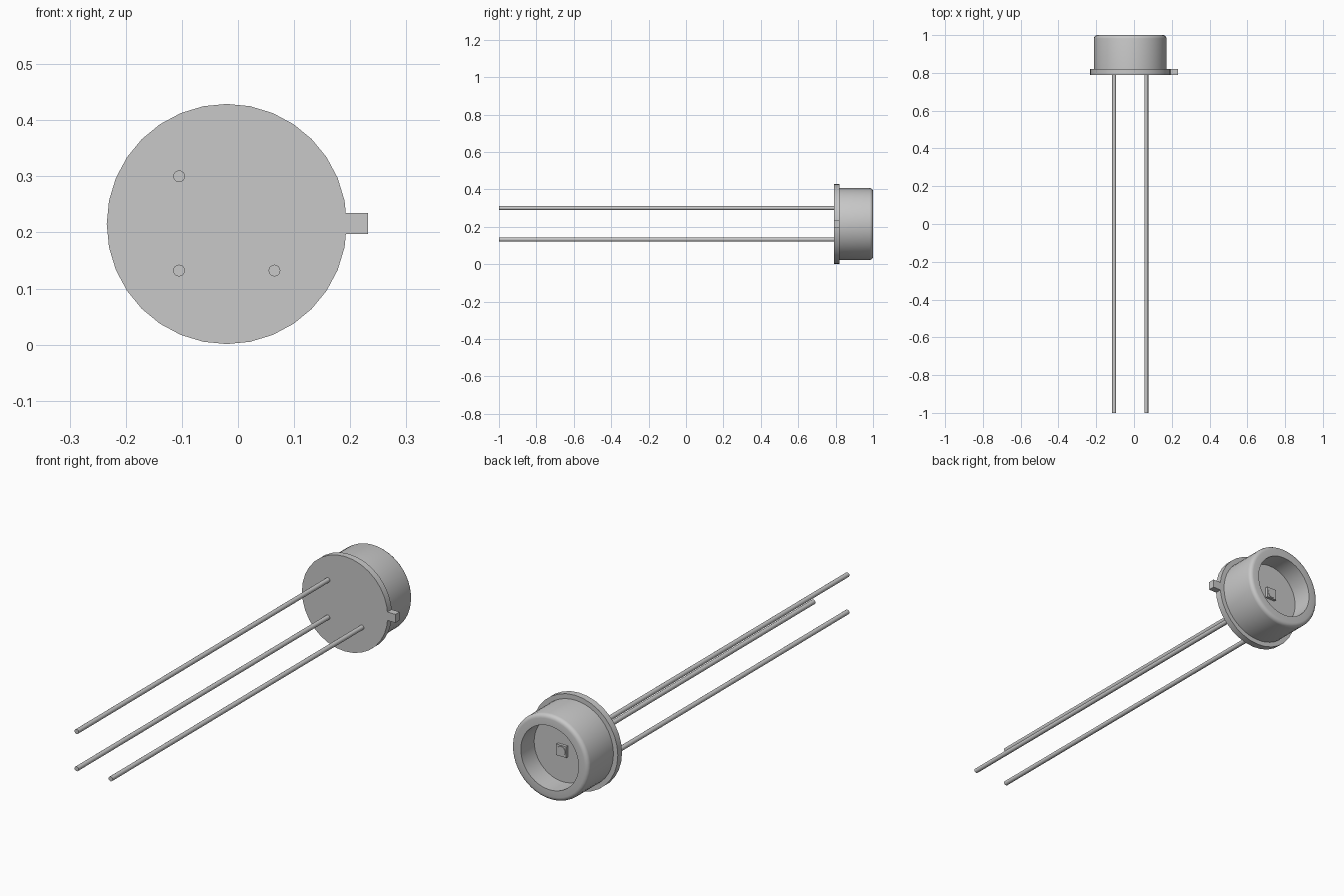
import bpy, bmesh, math
from mathutils import Matrix, Vector

cube = bpy.data.objects.get("Cube")
if cube:
    bpy.data.objects.remove(cube, do_unlink=True)

CX, CZ = -0.02, 0.215   # axis of the round body
BACK, FRONT = 1.0, -1.0
FLANGE_Y, CAN_Y, FLOOR_Y = 0.79, 0.82, 0.905

metal = bpy.data.materials.new("grey metal")
metal.use_nodes = True
grey = (0.58, 0.58, 0.58, 1)
metal.diffuse_color = grey
metal.node_tree.nodes["Principled BSDF"].inputs["Base Color"].default_value = grey


def finish(name, bm):
    bmesh.ops.recalc_face_normals(bm, faces=bm.faces)
    mesh = bpy.data.meshes.new(name)
    bm.to_mesh(mesh)
    bm.free()
    mesh.materials.append(metal)
    obj = bpy.data.objects.new(name, mesh)
    bpy.context.collection.objects.link(obj)
    bpy.ops.object.select_all(action='DESELECT')
    obj.select_set(True)
    bpy.context.view_layer.objects.active = obj
    bpy.ops.object.shade_smooth_by_angle(angle=math.radians(30))
    return obj


def lathe(name, profile, x=CX, z=CZ, sides=32):
    """Turn a (radius, y) profile around an axis parallel to y."""
    bm = bmesh.new()
    verts = [bm.verts.new((x, y, z + r)) for r, y in profile]
    edges = [bm.edges.new(pair) for pair in zip(verts, verts[1:])]
    bmesh.ops.spin(bm, geom=verts + edges, cent=(x, 0, z), axis=(0, 1, 0),
                   angle=math.tau, steps=sides, use_merge=False)
    bmesh.ops.remove_doubles(bm, verts=bm.verts, dist=0.0001)
    return finish(name, bm)


def box(name, low, high):
    low, high = Vector(low), Vector(high)
    bm = bmesh.new()
    bmesh.ops.create_cube(bm, size=1, matrix=Matrix.Translation((low + high) / 2)
                          @ Matrix.Diagonal((*(high - low), 1)))
    return finish(name, bm)


# Base flange and its index tab
lathe("flange", [(0, FLANGE_Y), (0.214, FLANGE_Y), (0.214, CAN_Y), (0, CAN_Y)])
box("index_tab", (0.17, FLANGE_Y, 0.197), (0.232, CAN_Y, 0.235))

# Open can with a rounded outer rim and a recessed floor
R, FILLET = 0.192, 0.018
rim = [(R - FILLET + FILLET * math.cos(a), BACK - FILLET + FILLET * math.sin(a))
       for a in (i * math.pi / 8 for i in range(5))]
lathe("can", [(0, CAN_Y), (R, CAN_Y)] + rim
      + [(0.144, BACK), (0.144, FLOOR_Y), (0, FLOOR_Y)], sides=48)

# Sensor chip with a round active area
half, chip_top = 0.025, FLOOR_Y + 0.013
box("sensor_chip", (CX - half, FLOOR_Y, CZ - half), (CX + half, chip_top, CZ + half))
lathe("active_area", [(0, chip_top), (0.021, chip_top), (0.021, chip_top + 0.002),
                      (0, chip_top + 0.002)], sides=24)

# Three long wire leads
for i, (x, z) in enumerate([(-0.105, 0.3), (-0.105, 0.132), (0.065, 0.132)]):
    lathe(f"lead_{i + 1}", [(0, FRONT), (0.0105, FRONT), (0.0105, FLANGE_Y), (0, FLANGE_Y)],
          x, z, sides=16)
